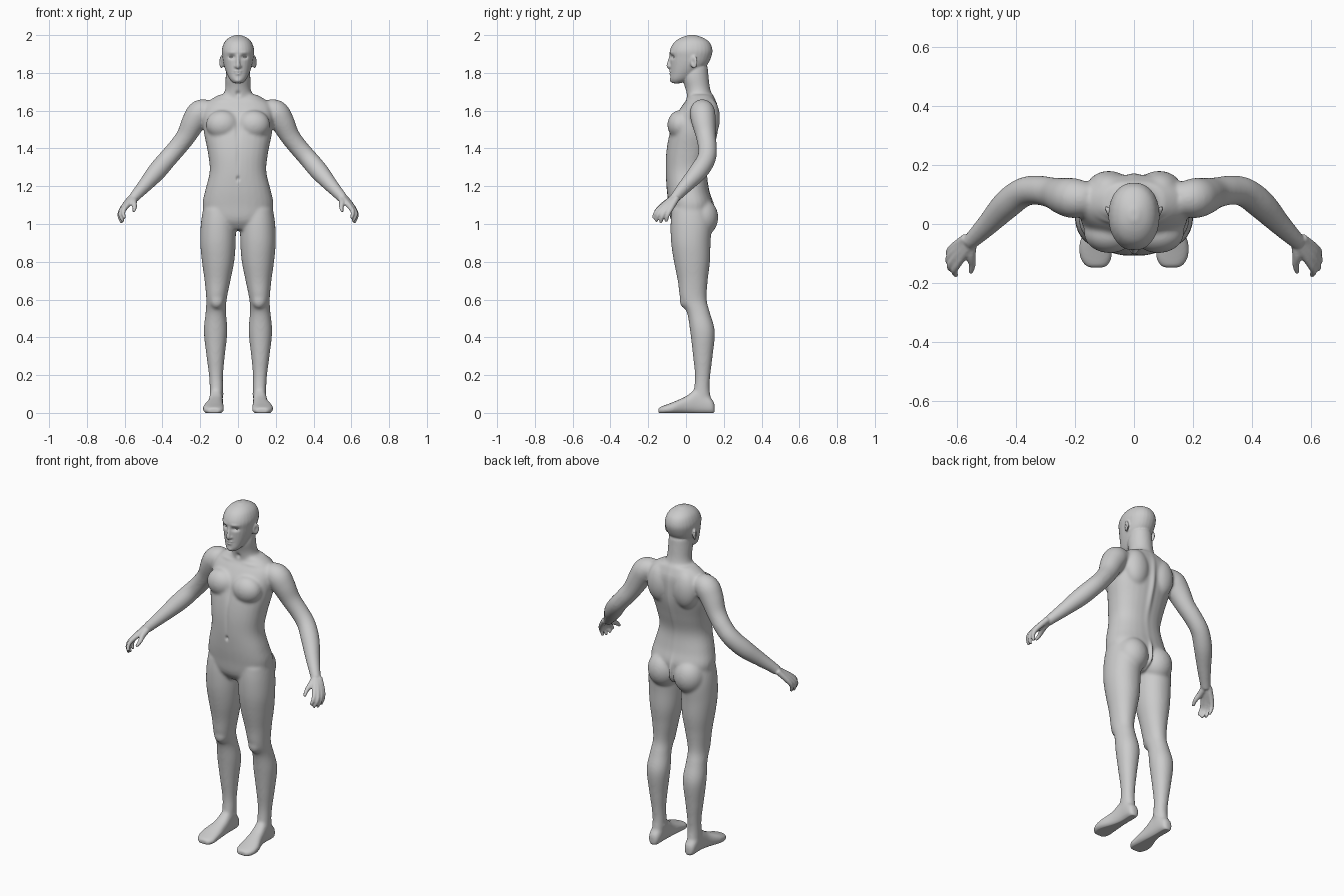
import bpy, bmesh, math
from mathutils import Vector, Matrix

SIDES = (1, -1)


def spline(rows, steps=5):
    """Catmull-Rom resampling of rows of numbers."""
    out = []
    for i in range(len(rows) - 1):
        a, b, c, d = (rows[max(0, min(len(rows) - 1, i + k))] for k in (-1, 0, 1, 2))
        for s in range(steps):
            t = s / steps
            out.append([0.5 * (2 * q + (r - p) * t + (2 * p - 5 * q + 4 * r - w) * t * t
                               + (3 * q - p - 3 * r + w) * t ** 3)
                        for p, q, r, w in zip(a, b, c, d)])
    out.append(list(rows[-1]))
    return out


def skin(bm, rings, power=2.0, n=28):
    """Closed skin over superelliptic rings (centre, u, v)."""
    def sup(v):
        return math.copysign(abs(v) ** (2 / power), v)
    loops = []
    for c, u, v in rings:
        angles = [2 * math.pi * k / n for k in range(n)]
        loops.append([bm.verts.new(c + u * sup(math.cos(a)) + v * sup(math.sin(a))) for a in angles])
    for a, b in zip(loops, loops[1:]):
        for k in range(n):
            bm.faces.new((a[k], a[(k + 1) % n], b[(k + 1) % n], b[k]))
    bm.faces.new(loops[0][::-1])
    bm.faces.new(loops[-1])


def stack(bm, rows, power=2.0, side=1):
    """Vertical loft, rows of (z, x0, x1, y front, y back)."""
    skin(bm, [(Vector((side * (x0 + x1) / 2, (f + b) / 2, z)),
               Vector(((x1 - x0) / 2, 0, 0)), Vector((0, (b - f) / 2, 0)))
              for z, x0, x1, f, b in spline(rows)], power)


def tube(bm, rows, side=1, n=16):
    """Round limb along rows of (x, y, z, radius)."""
    pts = spline(rows)
    pos = [Vector((side * p[0], p[1], p[2])) for p in pts]
    rings = []
    for i, p in enumerate(pts):
        t = (pos[min(i + 1, len(pos) - 1)] - pos[max(i - 1, 0)]).normalized()
        u = t.cross(Vector((0.3, 1, 0.2))).normalized()
        rings.append((pos[i], u * p[3], t.cross(u) * p[3]))
    skin(bm, rings, n=n)


def blob(bm, loc, size, side=1, turn=0):
    m = (Matrix.Translation((side * loc[0], loc[1], loc[2])) @ Matrix.Rotation(side * turn, 4, 'Z')
         @ Matrix.Diagonal((*size, 1)))
    bmesh.ops.create_uvsphere(bm, u_segments=24, v_segments=16, radius=1, matrix=m)


def fuse(bm, name, voxel, smooth):
    """Merge all overlapping shells into one smooth skin."""
    bmesh.ops.recalc_face_normals(bm, faces=bm.faces)
    mesh = bpy.data.meshes.new(name)
    bm.to_mesh(mesh)
    bm.free()
    ob = bpy.data.objects.new(name, mesh)
    bpy.context.collection.objects.link(ob)
    r = ob.modifiers.new("fuse", 'REMESH')
    r.mode, r.voxel_size = 'VOXEL', voxel
    s = ob.modifiers.new("soften", 'SMOOTH')
    s.factor, s.iterations = 0.5, smooth
    bpy.context.view_layer.update()
    dg = bpy.context.evaluated_depsgraph_get()
    done = bpy.data.meshes.new_from_object(ob.evaluated_get(dg))
    ob.modifiers.clear()
    ob.data = done
    return ob


core = bmesh.new()

# torso, rows of (z, half width, y front, y back)
torso = [(0.97, 0.10, -0.045, 0.08), (1.02, 0.165, -0.08, 0.12), (1.10, 0.188, -0.092, 0.142),
         (1.18, 0.173, -0.102, 0.122), (1.28, 0.150, -0.108, 0.110), (1.38, 0.160, -0.105, 0.132),
         (1.48, 0.180, -0.088, 0.157), (1.56, 0.186, -0.060, 0.166), (1.62, 0.182, -0.025, 0.166),
         (1.655, 0.15, 0.0, 0.155), (1.685, 0.10, 0.012, 0.142)]
stack(core, [(z, -w, w, f, b) for z, w, f, b in torso], 2.3)

# neck
neck = [(1.62, 0.11, 0.01, 0.15), (1.68, 0.08, 0.002, 0.138), (1.72, 0.067, -0.005, 0.127),
        (1.78, 0.066, -0.02, 0.12), (1.84, 0.06, 0.0, 0.115)]
stack(core, [(z, -w, w, f, b) for z, w, f, b in neck])

leg = [(1.08, 0.02, 0.185, -0.075, 0.12), (1.0, 0.012, 0.197, -0.082, 0.135),
       (0.9, 0.012, 0.2, -0.079, 0.130), (0.8, 0.020, 0.191, -0.064, 0.127),
       (0.7, 0.040, 0.177, -0.044, 0.115), (0.6, 0.060, 0.168, -0.030, 0.110),
       (0.53, 0.063, 0.172, 0.005, 0.127), (0.43, 0.056, 0.181, 0.022, 0.153),
       (0.3, 0.070, 0.167, 0.037, 0.141), (0.2, 0.079, 0.154, 0.047, 0.129),
       (0.13, 0.079, 0.150, 0.042, 0.125), (0.06, 0.081, 0.150, 0.03, 0.135)]
# foot, rows of (y, x0, x1, top z)
foot = [(0.152, 0.098, 0.136, 0.05), (0.13, 0.084, 0.150, 0.08), (0.06, 0.080, 0.152, 0.125),
        (0.0, 0.078, 0.162, 0.088), (-0.07, 0.074, 0.186, 0.057), (-0.12, 0.075, 0.182, 0.038),
        (-0.147, 0.094, 0.16, 0.028)]
arm = [(0.15, 0.085, 1.605, 0.055), (0.2, 0.087, 1.59, 0.068), (0.235, 0.093, 1.54, 0.064),
       (0.275, 0.105, 1.465, 0.053), (0.325, 0.114, 1.40, 0.050), (0.375, 0.107, 1.343, 0.050),
       (0.43, 0.066, 1.278, 0.050), (0.49, 0.003, 1.208, 0.039), (0.535, -0.042, 1.158, 0.031),
       (0.56, -0.065, 1.13, 0.027)]
for s in SIDES:
    stack(core, leg, 2.1, s)
    skin(core, [(Vector((s * (a + b) / 2, y, (h - 0.006) / 2)), Vector(((b - a) / 2, 0, 0)),
                 Vector((0, 0, (h + 0.006) / 2))) for y, a, b, h in spline(foot)], 2.5)
    tube(core, arm, s, 20)
    blob(core, (0.085, 0.087, 1.035), (0.088, 0.084, 0.10), s)     # buttock
    blob(core, (0.082, -0.03, 1.525), (0.088, 0.069, 0.078), s)    # chest muscle
    blob(core, (0.085, 0.122, 1.56), (0.075, 0.058, 0.11), s)      # shoulder blade
    blob(core, (0.112, 0.0, 0.595), (0.038, 0.034, 0.045), s)      # kneecap
    blob(core, (0.113, 0.085, 0.1), (0.039, 0.022, 0.02), s)       # ankle bones
core_ob = fuse(core, "body_core", 0.007, 12)

body = bmesh.new()
body.from_mesh(core_ob.data)
bpy.data.objects.remove(core_ob)

# head, rows of (z, half width, y front, y back)
head = [(1.745, 0.022, -0.072, -0.03), (1.765, 0.043, -0.083, 0.02), (1.80, 0.061, -0.082, 0.065),
        (1.84, 0.075, -0.083, 0.11), (1.88, 0.083, -0.084, 0.132), (1.92, 0.086, -0.085, 0.14),
        (1.96, 0.073, -0.064, 0.126), (1.985, 0.049, -0.03, 0.093), (2.0, 0.015, 0.012, 0.05)]
stack(body, [(z, -w, w, f, b) for z, w, f, b in head], 2.15)
# nose and lips
tube(body, [(0, -0.08, 1.895, 0.008), (0, -0.087, 1.865, 0.009), (0, -0.092, 1.836, 0.012),
            (0, -0.082, 1.826, 0.008)])
blob(body, (0, -0.078, 1.808), (0.022, 0.012, 0.006))
blob(body, (0, -0.077, 1.795), (0.019, 0.012, 0.007))
blob(body, (0, -0.07, 1.762), (0.022, 0.016, 0.014))

# fingers as (knuckle, middle joint, tip)
fingers = [((0.588, -0.122, 1.097), (0.607, -0.157, 1.065), (0.6, -0.175, 1.03)),
           ((0.602, -0.112, 1.092), (0.623, -0.145, 1.052), (0.607, -0.158, 1.012)),
           ((0.610, -0.096, 1.086), (0.628, -0.123, 1.046), (0.614, -0.134, 1.006)),
           ((0.612, -0.080, 1.082), (0.626, -0.097, 1.048), (0.618, -0.105, 1.012))]
for s in SIDES:
    for i, (k, m, t) in enumerate(fingers):
        wrist = (0.552 + 0.005 * i, -0.067 + 0.006 * i, 1.138)
        tube(body, [(*wrist, 0.018), (*k, 0.0145), (*m, 0.0115), (*t, 0.008)], s, 12)
    # thumb
    tube(body, [(0.548, -0.062, 1.135, 0.018), (0.552, -0.105, 1.112, 0.017),
                (0.547, -0.138, 1.088, 0.012), (0.553, -0.165, 1.066, 0.008)], s, 12)
    # ear, nostril wing
    blob(body, (0.088, 0.042, 1.857), (0.009, 0.021, 0.034), s, -0.4)
    blob(body, (0.013, -0.081, 1.834), (0.008, 0.010, 0.008), s)
body_ob = fuse(body, "body", 0.0052, 4)

# sculpted hollows and bulges: centre, reach, push (mirrored in x)
strokes = [((0.034, -0.078, 1.884), (0.018, 0.03, 0.010), (0, 0.013, 0)),     # eye socket
           ((0.034, -0.078, 1.908), (0.024, 0.03, 0.007), (0, -0.004, 0)),    # brow
           ((0.1, 0.036, 1.858), (0.012, 0.010, 0.016), (-0.007, 0, 0)),      # ear hollow
           ((0.0, -0.09, 1.802), (0.020, 0.03, 0.002), (0, 0.004, 0)),        # mouth line
           ((0.0, 0.17, 1.42), (0.016, 0.06, 0.17), (0, 0.012, 0)),           # spine groove
           ((0.0, 0.15, 1.02), (0.010, 0.09, 0.07), (0, 0.03, 0)),            # buttock cleft
           ((0.0, -0.09, 1.5), (0.014, 0.05, 0.06), (0, 0.007, 0)),           # breastbone
           ((0.0, -0.107, 1.24), (0.008, 0.03, 0.012), (0, 0.010, 0)),        # navel
           ((0.0, -0.107, 1.36), (0.010, 0.03, 0.08), (0, 0.004, 0)),         # belly line
           ((0.0, 0.0, 1.69), (0.012, 0.03, 0.014), (0, 0.009, 0)),           # throat notch
           ((0.10, -0.02, 1.655), (0.05, 0.04, 0.009), (0, -0.005, 0.002))]   # collarbone
for v in body_ob.data.vertices:
    x, y, z = v.co
    side = 1 if x >= 0 else -1
    move = Vector()
    for c, r, d in strokes:
        q = ((abs(x) - c[0]) / r[0]) ** 2 + ((y - c[1]) / r[1]) ** 2 + ((z - c[2]) / r[2]) ** 2
        if q < 8:
            move += Vector((side * d[0], d[1], d[2])) * math.exp(-q)
    v.co += move
    v.co.z = max(v.co.z, 0)
body_ob.data.shade_smooth()

# eyeballs
for s, label in zip(SIDES, ("left", "right")):
    bm = bmesh.new()
    blob(bm, (0.033, -0.054, 1.884), (0.014, 0.0125, 0.009), s)
    mesh = bpy.data.meshes.new(label + "_eye")
    bm.to_mesh(mesh)
    bm.free()
    mesh.shade_smooth()
    bpy.context.collection.objects.link(bpy.data.objects.new(label + "_eye", mesh))
